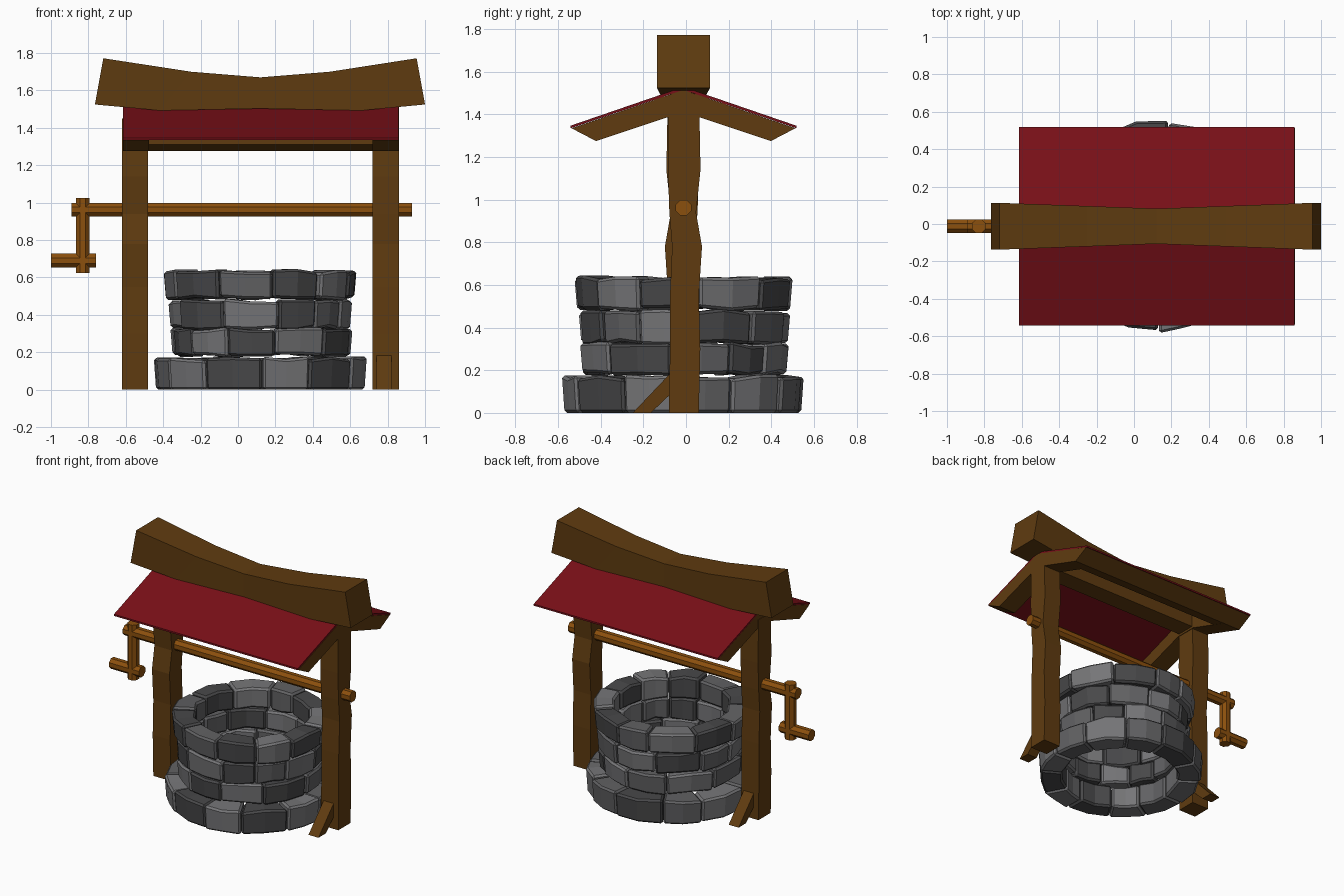
import bpy, bmesh, math, random
from math import cos, sin, pi
from mathutils import Vector, Matrix

if "Cube" in bpy.data.objects:
    bpy.data.objects.remove(bpy.data.objects["Cube"])

random.seed(7)
CX, CY = 0.12, -0.012          # centre of the well


def material(name, rgb):
    m = bpy.data.materials.new(name)
    m.diffuse_color = (*rgb, 1)
    m.use_nodes = True
    m.node_tree.nodes["Principled BSDF"].inputs["Base Color"].default_value = m.diffuse_color
    return m


WOOD = material("dark_wood", (0.115, 0.044, 0.005))
POLE = material("orange_wood", (0.26, 0.08, 0.004))
RED = material("red_roof", (0.19, 0.005, 0.009))
STONE = [material(f"stone_{i}", (g, g, g * 1.04)) for i, g in enumerate((0.065, 0.12, 0.18))]


def loft(name, sections, mat, bevel=0):
    """Skin a row of matching cross-sections and cap both ends."""
    bm = bmesh.new()
    rows = [[bm.verts.new(p) for p in s] for s in sections]
    n = len(rows[0])
    for a, b in zip(rows, rows[1:]):
        for i in range(n):
            j = (i + 1) % n
            bm.faces.new((a[i], a[j], b[j], b[i]))
    bm.faces.new(rows[0])
    bm.faces.new(rows[-1][::-1])
    bmesh.ops.recalc_face_normals(bm, faces=bm.faces)
    me = bpy.data.meshes.new(name)
    bm.to_mesh(me)
    bm.free()
    me.materials.append(mat)
    ob = bpy.data.objects.new(name, me)
    bpy.context.collection.objects.link(ob)
    if bevel:
        mod = ob.modifiers.new("bevel", "BEVEL")
        mod.width, mod.segments, mod.limit_method = bevel, 1, 'ANGLE'
        mod.angle_limit = math.radians(40)
    return ob


def extrude_x(name, profile, x0, x1, mat):
    return loft(name, [[(x, y, z) for y, z in profile] for x in (x0, x1)], mat)


def rod(name, a, b, r, mat, sides=8):
    a, b = Vector(a), Vector(b)
    q = (b - a).to_track_quat('Z', 'Y')
    ring = [q @ Vector((r * cos(2 * pi * (i + .5) / sides), r * sin(2 * pi * (i + .5) / sides), 0))
            for i in range(sides)]
    return loft(name, [[a + p for p in ring], [b + p for p in ring]], mat)


# Stone rings: bottom z, top z, inner radius, outer radius, stone count
rings = [(0.0, 0.17, 0.40, 0.565, 12), (0.18, 0.325, 0.385, 0.49, 11),
         (0.325, 0.48, 0.385, 0.49, 11), (0.485, 0.635, 0.375, 0.518, 11)]
for k, (z0, z1, ri, ro, n) in enumerate(rings):
    weights = [random.uniform(0.8, 1.25) for _ in range(n)]
    ang = random.uniform(0, 1)
    last = -1
    for s, w in enumerate(weights):
        span = 2 * pi * w / sum(weights)
        last = random.choice([c for c in range(3) if c != last])
        sections = []
        for t in range(3):
            a = ang + 0.004 + (span - 0.008) * t / 2
            lo = z0 + (random.uniform(-0.008, 0.012) if k else 0)
            hi = z1 + random.uniform(-0.014, 0.01)
            out = ro + random.uniform(-0.012, 0.012)
            inn = ri + random.uniform(-0.01, 0.01)
            sections.append([(CX + r * cos(a), CY + r * sin(a), z) for r, z in
                             ((inn, lo), (out - 0.012, lo), (out, hi), (inn, hi))])
        loft(f"ring_{k + 1}_stone_{s + 1}", sections, STONE[last], 0.013)
        ang += span

# Crooked posts with foot braces: the left side is the right one turned half a circle
turn = Matrix.Translation((CX, CY, 0)) @ Matrix.Rotation(pi, 4, 'Z') @ Matrix.Translation((-CX, -CY, 0))
bends = [(0, -.08, .06), (.3, -.075, .067), (.55, -.075, .06), (.78, -.065, .075),
         (.94, -.078, .047), (1.14, -.085, .068), (1.45, -.08, .062)]
brace = [(-.25, 0), (-.165, 0), (-.06, .1), (-.06, .2)]
for side in ("right", "left"):
    post = loft(f"{side}_post", [[(.72, a, z), (.86, a, z), (.86, b, z), (.72, b, z)]
                                 for z, a, b in bends], WOOD)
    foot = extrude_x(f"{side}_foot_brace", brace, .74, .82, WOOD)
    if side == "left":
        for ob in (post, foot):
            ob.data.transform(turn)

# Roof frame: rafters over each post, eave rail and ridge board
EAVE, PEAK, Z_E, Z_P = .527, 0.0, 1.335, 1.515
rafter = [(CY - .525, Z_E), (CY, Z_P), (CY + .525, Z_E), (CY + .41, 1.275),
          (CY + .08, 1.385), (CY - .08, 1.385), (CY - .41, 1.275)]
for side, x0 in (("left", -.615), ("right", .72)):
    extrude_x(f"{side}_rafter", rafter, x0, x0 + .14, WOOD)
extrude_x("back_eave_rail", [(CY + .525, Z_E), (CY + .41, 1.275), (CY + .3, 1.312), (CY + .3, 1.41)],
          -.6, .84, WOOD)
extrude_x("ridge_board", [(CY - .07, 1.40), (CY + .07, 1.40), (CY + .07, 1.488), (CY - .07, 1.488)],
          -.6, .84, WOOD)

# Roof sheets
for side, s in (("front", -1), ("back", 1)):
    extrude_x(f"{side}_roof_sheet", [(CY + s * .53, Z_E), (CY + s * .53, Z_E + .012),
                                     (CY, Z_P + .014), (CY, Z_P)], -.615, .858, RED)

# Sagging ridge beam: top x, top z, bottom x, bottom z, half width
sag = [(-.72, 1.772, -.765, 1.525, .125), (-.25, 1.7, -.42, 1.493, .108), (.12, 1.67, .12, 1.503, .094),
       (.49, 1.7, .66, 1.493, .108), (.955, 1.772, 1.0, 1.525, .125)]
loft("ridge_beam", [[(tx, CY - w, tz), (tx, CY + w, tz), (bx, CY + w, bz), (bx, CY - w, bz)]
                    for tx, tz, bx, bz, w in sag], WOOD)

# Axle with crank
rod("axle", (-.89, CY, .962), (.93, CY, .962), .04, POLE)
rod("crank_arm", (-.83, CY, .625), (-.83, CY, 1.025), .04, POLE)
rod("crank_handle", (-1.0, CY, .69), (-.76, CY, .69), .04, POLE)
